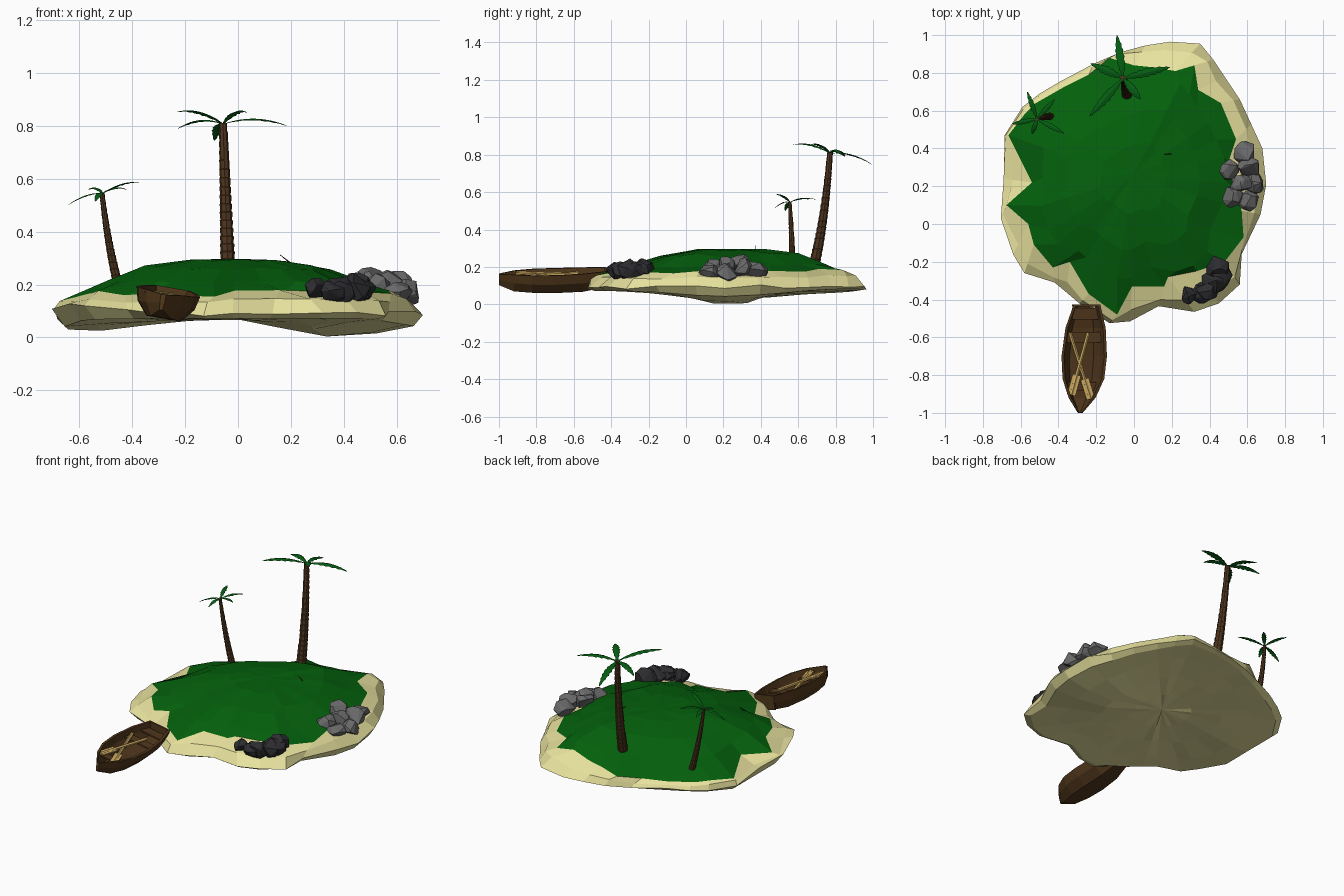
import bpy, bmesh, math, random
from mathutils import Vector, Matrix

if "Cube" in bpy.data.objects:
    bpy.data.objects.remove(bpy.data.objects["Cube"])

random.seed(4)


def material(name, rgb):
    lin = [(c / 255 / 12.92) if c < 11 else ((c / 255 + 0.055) / 1.055) ** 2.4 for c in rgb]
    m = bpy.data.materials.new(name)
    m.diffuse_color = (*lin, 1)
    m.use_nodes = True
    m.node_tree.nodes["Principled BSDF"].inputs["Base Color"].default_value = m.diffuse_color
    return m


SAND = material("sand", (232, 226, 158))
GRASS = material("grass", (4, 96, 12))
LEAF = material("palm_leaf", (5, 92, 18))
BARK = material("bark", (78, 53, 30))
HULL = material("boat_wood", (82, 56, 28))
INNER = material("boat_inside", (78, 53, 27))
OAR = material("oar_wood", (208, 172, 98))
STONE = material("grey_stone", (106, 106, 107))
DARK = material("dark_stone", (45, 44, 47))


def make(name, bm, mats, matrix=None):
    """Turn a bmesh into a flat-shaded object."""
    if matrix:
        bm.transform(matrix)
    bmesh.ops.recalc_face_normals(bm, faces=bm.faces)
    me = bpy.data.meshes.new(name)
    bm.to_mesh(me)
    bm.free()
    for m in mats:
        me.materials.append(m)
    ob = bpy.data.objects.new(name, me)
    bpy.context.collection.objects.link(ob)
    return ob


def bridge(bm, a, b, mat=0):
    """Join two closed loops of equal length with quads."""
    n = len(a)
    for i in range(n):
        f = bm.faces.new((a[i], a[(i + 1) % n], b[(i + 1) % n], b[i]))
        f.material_index = mat


def fan(bm, loop, co, mat=0):
    c = bm.verts.new(co)
    for i in range(len(loop)):
        f = bm.faces.new((loop[i], loop[(i + 1) % len(loop)], c))
        f.material_index = mat


# ---- island: shore outline and jagged grass outline, paired point by point
RIM = [(.70, .21), (.68, .40), (.62, .53), (.56, .66), (.48, .78), (.42, .87), (.35, .955),
       (.19, .965), (.06, .945), (-.07, .91), (-.21, .85), (-.39, .755), (-.50, .69), (-.59, .62),
       (-.685, .47), (-.69, .24), (-.705, .03), (-.64, -.16), (-.58, -.26), (-.42, -.31),
       (-.36, -.36), (-.29, -.42), (-.13, -.525), (-.02, -.515), (.13, -.435), (.32, -.465),
       (.45, -.42), (.56, -.32), (.57, -.16), (.67, .05)]
TURF = [(.53, .20), (.50, .33), (.54, .45), (.46, .64), (.34, .71), (.32, .84), (.22, .81),
        (.10, .83), (0, .84), (-.13, .88), (-.24, .79), (-.38, .72), (-.52, .64), (-.58, .58),
        (-.665, .47), (-.54, .22), (-.675, .10), (-.56, .0), (-.53, -.11), (-.43, -.23),
        (-.34, -.20), (-.24, -.37), (-.09, -.48), (-.01, -.33), (.16, -.33), (.18, -.28),
        (.33, -.25), (.48, -.2), (.58, -.07), (.57, .07)]
MID = Vector((0, .25))


def back_slope(x, y):
    """0..1, how far the ground falls away towards the back left."""
    return min(1, max(0, ((y - x) * .707 - .35) / .4))


def underside(x, y):
    spread = .11 if x > .35 else .04
    z = .072 - .072 * math.exp(-(x - .35) ** 2 / spread - (y - .22) ** 2 / .07)
    z -= .034 * math.exp(-((x + .58) ** 2 + (y - .2) ** 2) / .08)
    return max(0, z + .03 * max(0, y - .5) - .02 * back_slope(x, y))


def scaled(f):
    return [MID + (Vector(p) - MID) * f for p in RIM]


def jitter(s):
    return random.uniform(-s, s)


bm = bmesh.new()
loops = []
for f, z in ((.25, .292), (.5, .270), (.7, .220)):
    loops.append([bm.verts.new((p.x, p.y, z - .010 * (p.y < 0) - .012 * (p.x > .3) + jitter(.004)
                                - .045 * back_slope(p.x, p.y))) for p in scaled(f)])
edge, shoulder, shore, lower = [], [], [], []
for r, g in zip(RIM, TURF):
    r, g = Vector(r), Vector(g)
    left = min(1, max(0, -r.x - .25) / .25) * (r.y < .4)
    fall = back_slope(*r)
    top = .139 + .018 * max(0, r.y) + jitter(.008) - .05 * fall
    edge.append(bm.verts.new((g.x, g.y, top + min(.35 * (r - g).length, .032))))
    s = r.lerp(g, .33)
    shoulder.append(bm.verts.new((s.x, s.y, top)))
    shore.append(bm.verts.new((r.x, r.y, .09 + .03 * left + .012 * max(0, r.y) + jitter(.01)
                               - .025 * fall)))
    q = MID + (r - MID) * (.95 - .02 * left)
    lower.append(bm.verts.new((q.x, q.y, max(.03, underside(q.x, q.y)))))
loops += [edge, shoulder, shore, lower]
for f in (.75, .5, .25):
    loops.append([bm.verts.new((p.x, p.y, max(0, underside(p.x, p.y) + jitter(.006))))
                  for p in scaled(f)])
for k in range(len(loops) - 1):
    bridge(bm, loops[k], loops[k + 1], 1 if k < 3 else 0)
fan(bm, loops[0], (0, .27, .297), 1)
fan(bm, loops[-1], (*MID, underside(*MID)), 0)
make("island", bm, [SAND, GRASS])


# ---- palms: stacked flared bark rings and arched saw-edged fronds
def trunk(name, pts, r0, r1, segments):
    a, b, c = map(Vector, pts)
    bm = bmesh.new()
    prev = None
    for i in range(segments):
        for t, flare in ((i / segments, .96), ((i + .92) / segments, 1.07)):
            p = a * (1 - t) ** 2 + b * 2 * t * (1 - t) + c * t * t
            r = (r0 + (r1 - r0) * t) * flare
            loop = [bm.verts.new((p.x + r * math.cos(k * math.pi / 4),
                                  p.y + r * math.sin(k * math.pi / 4), p.z)) for k in range(8)]
            if prev:
                bridge(bm, prev, loop)
            else:
                bm.faces.new(loop)
            prev = loop
    bm.faces.new(prev)
    make(name, bm, [BARK])


def fronds(name, crown, tips, width, lift):
    bm = bmesh.new()
    crown = Vector(crown)
    n = 14
    for tip in tips:
        d = Vector(tip) - crown
        side = Vector((-d.y, d.x, 0)).normalized()
        prev = None
        for i in range(n + 1):
            t = i / n
            p = crown + d * t + Vector((0, 0, 4 * lift * t * (1 - t)))
            w = width * (.12 + math.sin(math.pi * t)) * (1 if i % 2 else .75) * (t < 1) + .0005
            drop = Vector((0, 0, -.3 * w))
            row = [bm.verts.new(q) for q in (p - side * w + drop, p, p + side * w + drop)]
            if prev:
                for k in (0, 1):
                    bm.faces.new((prev[k], prev[k + 1], row[k + 1], row[k]))
            prev = row
    make(name, bm, [LEAF])


trunk("tall_palm_trunk", [(-.035, .68, .19), (-.045, .745, .45), (-.057, .77, .815)], .03, .015, 20)
fronds("tall_palm_fronds", (-.057, .772, .808),
       [(-.09, 1.0, .745), (.19, .83, .80), (-.23, .85, .79), (-.235, .57, .853), (.035, .66, .852)],
       .021, .024)
trunk("small_palm_trunk", [(-.438, .57, .14), (-.492, .568, .33), (-.515, .555, .55)], .02, .009, 16)
fronds("small_palm_fronds", (-.513, .556, .546),
       [(-.37, .48, .588), (-.565, .70, .56), (-.645, .53, .50), (-.42, .66, .56), (-.54, .475, .515)],
       .013, .014)

# ---- small dry twig on the hill
bm = bmesh.new()
bmesh.ops.create_cone(bm, segments=4, radius1=.003, radius2=.001, depth=.05, cap_ends=True)
make("twig", bm, [BARK], Matrix.Translation((.178, .37, .298)) @ Matrix.Rotation(-.9, 4, 'Y'))


# ---- rocks: hulls of random points on a squashed sphere
def rocks(name, mat, spots):
    for i, (x, y, z, r) in enumerate(spots):
        bm = bmesh.new()
        for _ in range(20):
            v = Vector((random.gauss(0, 1), random.gauss(0, 1), random.gauss(0, 1))).normalized()
            bm.verts.new((x + v.x * r, y + v.y * r, z + v.z * r * .85))
        bmesh.ops.convex_hull(bm, input=bm.verts)
        bmesh.ops.delete(bm, geom=[v for v in bm.verts if not v.link_faces], context='VERTS')
        make(f"{name}_{i + 1}", bm, [mat])


rocks("grey_rock", STONE, [(.59, .375, .185, .066), (.50, .29, .22, .06), (.61, .29, .20, .068),
                           (.64, .22, .17, .062), (.565, .21, .205, .06), (.52, .145, .195, .06),
                           (.605, .125, .165, .06)])
rocks("dark_rock", DARK, [(.445, -.235, .188, .07), (.43, -.30, .182, .074), (.385, -.345, .178, .068),
                          (.295, -.375, .183, .052), (.46, -.265, .18, .064), (.36, -.365, .175, .058)])

# ---- rowing boat, rolled slightly to one side
PIVOT = Vector((-.268, -.7, .13))
ROLL = Matrix.Translation(PIVOT) @ Matrix.Rotation(.17, 4, 'Y') @ Matrix.Translation(-PIVOT)
# stations: y, centre x, half width, gunwale height, bottom height
STATIONS = [(-.425, -.259, .071, .190, .10), (-.55, -.265, .108, .181, .077),
            (-.70, -.271, .122, .174, .07), (-.82, -.275, .112, .171, .07),
            (-.92, -.281, .072, .168, .073), (-1.0, -.287, .010, .160, .10)]
bm = bmesh.new()
prev = None
for k, (y, cx, w, top, low) in enumerate(STATIONS):
    wi, li = max(w - .014, w * .5), low + .022
    outer = [(-w, top), (-.9 * w, top * .5 + low * .5), (-.55 * w, low)]
    inner = [(-wi, top), (-.88 * wi, top * .5 + li * .5), (-.6 * wi, li)]
    outer += [(-x, z) for x, z in reversed(outer)]
    ring = outer + [(-x, z) for x, z in inner] + inner[::-1]
    loop = [bm.verts.new((cx + x, y, z)) for x, z in ring]
    if prev:
        n = len(loop)
        for i in range(n):
            f = bm.faces.new((prev[i], prev[(i + 1) % n], loop[(i + 1) % n], loop[i]))
            f.material_index = 1 if 6 <= i < 11 else 0
    if k in (0, len(STATIONS) - 1):
        bm.faces.new(loop[:6])
    prev = loop
make("boat_hull", bm, [HULL, INNER], ROLL)


def box(name, centre, size, mat):
    bm = bmesh.new()
    bmesh.ops.create_cube(bm, size=1)
    make(name, bm, [mat], ROLL @ Matrix.Translation(centre) @ Matrix.Diagonal((*size, 1)))


box("boat_transom", (-.259, -.431, .146), (.13, .012, .088), HULL)
box("boat_stern_seat", (-.261, -.475, .150), (.14, .06, .01), INNER)
box("boat_middle_seat", (-.267, -.60, .143), (.20, .055, .01), HULL)
box("boat_bow_seat", (-.277, -.86, .128), (.15, .045, .01), INNER)

# ---- crossed oars lying in the boat
for name, start, end in (("left_oar", (-.345, -.575, .155), (-.232, -.925, .150)),
                         ("right_oar", (-.247, -.575, .163), (-.338, -.905, .157))):
    a, b = Vector(start), Vector(end)
    aim = Matrix.Translation((a + b) / 2) @ (b - a).to_track_quat('Y', 'Z').to_matrix().to_4x4()
    length = (b - a).length
    bm = bmesh.new()
    bmesh.ops.create_cone(bm, segments=6, radius1=.010, radius2=.010, depth=length, cap_ends=True,
                          matrix=Matrix.Rotation(math.pi / 2, 4, 'X'))
    bmesh.ops.create_cube(bm, size=1, matrix=Matrix.Translation((0, length / 2 - .055, 0))
                          @ Matrix.Diagonal((.045, .11, .008, 1)))
    make(name, bm, [OAR], ROLL @ aim)
